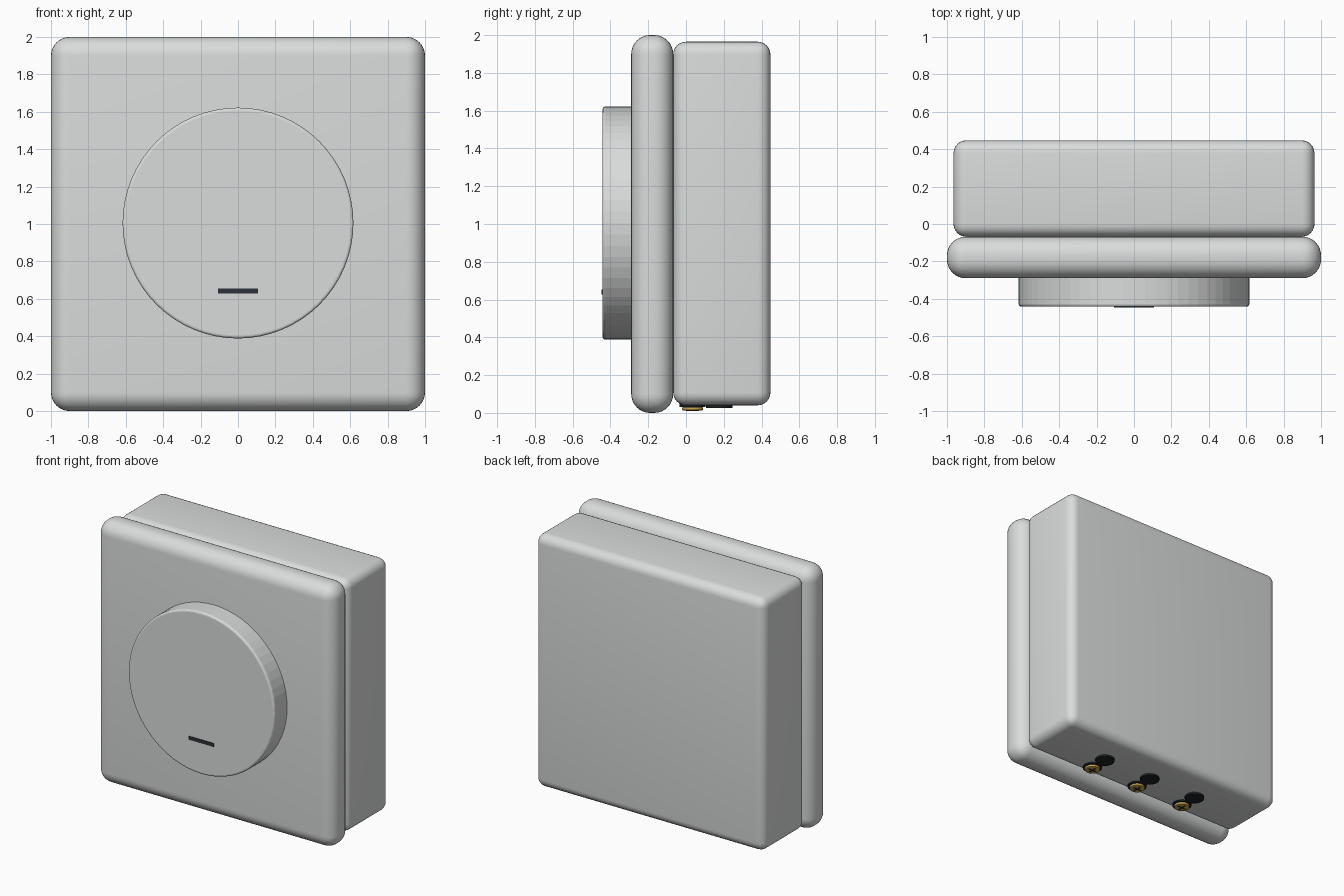
import bpy
import math
from mathutils import Matrix

cube = bpy.data.objects.get("Cube")
if cube:
    bpy.data.objects.remove(cube, do_unlink=True)


def material(name, rgb):
    m = bpy.data.materials.new(name)
    m.use_nodes = True
    colour = (*rgb, 1.0)
    m.diffuse_color = colour
    m.node_tree.nodes["Principled BSDF"].inputs["Base Color"].default_value = colour
    return m


white = material("warm white plastic", (0.70, 0.72, 0.71))
charcoal = material("charcoal", (0.025, 0.032, 0.04))
black = material("black rubber", (0.012, 0.014, 0.017))
brass = material("brass", (0.58, 0.37, 0.07))


def finish(name, mat, bevel=0, segments=1, smooth=True):
    ob = bpy.context.object
    ob.name = name
    ob.data.materials.append(mat)
    if bevel:
        mod = ob.modifiers.new("Rounded edges", "BEVEL")
        mod.width, mod.segments = bevel, segments
        mod.limit_method = "ANGLE"
        mod.angle_limit = math.radians(40)
        bpy.ops.object.modifier_apply(modifier=mod.name)
    if smooth:
        bpy.ops.object.shade_smooth_by_angle(angle=math.radians(35))
    return ob


def box(name, low, high, mat, bevel=0, segments=6):
    centre = [(a + b) / 2 for a, b in zip(low, high)]
    bpy.ops.mesh.primitive_cube_add(size=1, location=centre)
    size = [b - a for a, b in zip(low, high)]
    bpy.context.object.data.transform(Matrix.Diagonal((*size, 1)))
    return finish(name, mat, bevel, segments, smooth=bevel > 0)


def cylinder(name, radius, depth, centre, mat, sides, bevel=0, segments=2,
             turn=0, smooth=True):
    bpy.ops.mesh.primitive_cylinder_add(vertices=sides, radius=radius, depth=depth,
                                        location=centre, rotation=(turn, 0, 0))
    return finish(name, mat, bevel, segments, smooth)


# Rounded front plate and the deeper housing behind it
box("front_plate", (-1, -0.29, 0), (1, -0.068, 2), white, 0.1, 8)
box("rear_housing", (-0.965, -0.068, 0.04), (0.965, 0.447, 1.965), white, 0.068, 6)

# Round dial with faceted side and softened rim
cylinder("dial", 0.617, 0.18, (0, -0.352, 1.005), white, 64, 0.015, 3,
         turn=math.pi / 2, smooth=False)

# Pointer mark on the dial
box("dial_marker", (-0.106, -0.447, 0.628), (0.106, -0.439, 0.654), charcoal)

# Three terminals underneath: cable entry, collar and cross-head screw
for side, x in (("right", -0.42), ("middle", 0), ("left", 0.42)):
    cylinder(side + "_cable_entry", 0.07, 0.02, (x, 0.175, 0.036), black, 20)
    cylinder(side + "_screw_collar", 0.069, 0.02, (x, 0.035, 0.04), black, 24)
    cylinder(side + "_screw_head", 0.056, 0.02, (x, 0.035, 0.022), brass, 24, 0.008)
    for label, angle in (("a", 0), ("b", math.pi / 2)):
        slot = box(f"{side}_screw_slot_{label}", (x - 0.035, 0.029, 0.0105),
                   (x + 0.035, 0.041, 0.0145), black)
        slot.rotation_euler.z = angle
